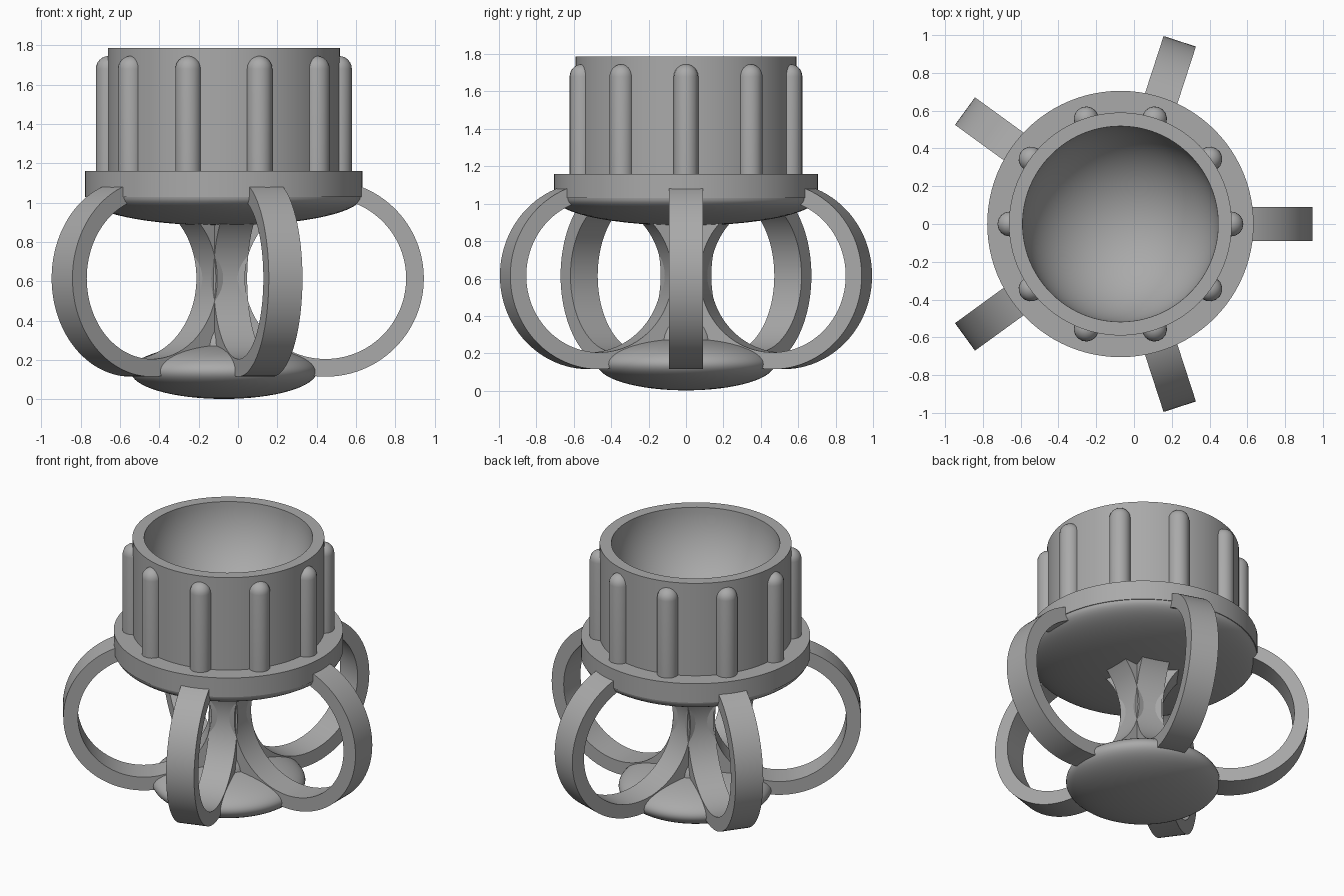
import bpy
import bmesh
from math import sin, cos, pi, radians
from mathutils import Matrix

cube = bpy.data.objects.get("Cube")
if cube:
    bpy.data.objects.remove(cube, do_unlink=True)

AXIS_X = -0.072   # vertical axis shared by every part

grey = bpy.data.materials.new("plain_grey")
grey.use_nodes = True
colour = (0.4, 0.4, 0.4, 1.0)
grey.diffuse_color = colour
grey.node_tree.nodes["Principled BSDF"].inputs["Base Color"].default_value = colour


def finish(name, bm):
    """Turn a bmesh into a shaded object on the common axis."""
    bmesh.ops.remove_doubles(bm, verts=bm.verts, dist=0.0002)
    bmesh.ops.recalc_face_normals(bm, faces=bm.faces)
    mesh = bpy.data.meshes.new(name)
    bm.to_mesh(mesh)
    bm.free()
    mesh.materials.append(grey)
    obj = bpy.data.objects.new(name, mesh)
    bpy.context.collection.objects.link(obj)
    obj.location.x = AXIS_X
    bpy.ops.object.select_all(action='DESELECT')
    obj.select_set(True)
    bpy.context.view_layer.objects.active = obj
    bpy.ops.object.shade_smooth_by_angle(angle=radians(35))
    return obj


def lathe(name, profile, steps=96, closed=False, offset=(0, 0), turn=0):
    """Spin a (radius, height) profile around z."""
    bm = bmesh.new()
    verts = [bm.verts.new((r, 0, z)) for r, z in profile]
    edges = [bm.edges.new(pair) for pair in zip(verts, verts[1:])]
    if closed:
        edges.append(bm.edges.new((verts[-1], verts[0])))
    bmesh.ops.spin(bm, geom=verts + edges, cent=(0, 0, 0), axis=(0, 0, 1),
                   angle=2 * pi, steps=steps)
    move = Matrix.Rotation(turn, 4, 'Z') @ Matrix.Translation((*offset, 0))
    bmesh.ops.transform(bm, matrix=move, verts=bm.verts)
    return finish(name, bm)


def arc(rx, rz, z, start, end, count):
    """Points along part of an ellipse, angles in degrees."""
    angles = [radians(start + (end - start) * i / count) for i in range(count + 1)]
    return [(rx * cos(a), z + rz * sin(a)) for a in angles]


# Cup with a hemispherical hollow
lathe("cup", arc(0.518, 0.518, 1.787, -90, 0, 24)
      + [(0.59, 1.787), (0.59, 1.1), (0, 1.1)])

# Flange with a shallow rounded underside
lathe("flange", [(0, 1.16), (0.705, 1.16), (0.705, 1.03)]
      + arc(0.7, 0.147, 1.03, 0, -90, 20))

# Flattened foot and the small dome on it
lathe("foot", arc(0.473, 0.14, 0.142, -90, 90, 32))
lathe("foot_dome", arc(0.18, 0.18, 0.25, -90, 90, 24), steps=48)

# Round-topped grip ribs
for i in range(10):
    lathe(f"rib_{i + 1}", [(0, 1.12), (0.066, 1.12)]
          + arc(0.066, 0.066, 1.68, 0, 90, 6),
          steps=16, offset=(0.585, 0), turn=i * pi / 5)

# Five upright hoops around the axis
for i in range(5):
    bm = bmesh.new()
    section = [(0.5, -0.09), (0.5, 0.09), (0.41, 0.09), (0.41, -0.09)]
    verts = [bm.verts.new((r, y, 0)) for r, y in section]
    edges = [bm.edges.new((verts[k], verts[(k + 1) % 4])) for k in range(4)]
    bmesh.ops.spin(bm, geom=verts + edges, cent=(0, 0, 0), axis=(0, 1, 0),
                   angle=2 * pi, steps=96)
    place = Matrix.Rotation(i * 2 * pi / 5, 4, 'Z') @ Matrix.Translation((0.517, 0, 0.615))
    bmesh.ops.transform(bm, matrix=place, verts=bm.verts)
    finish(f"hoop_{i + 1}", bm)
